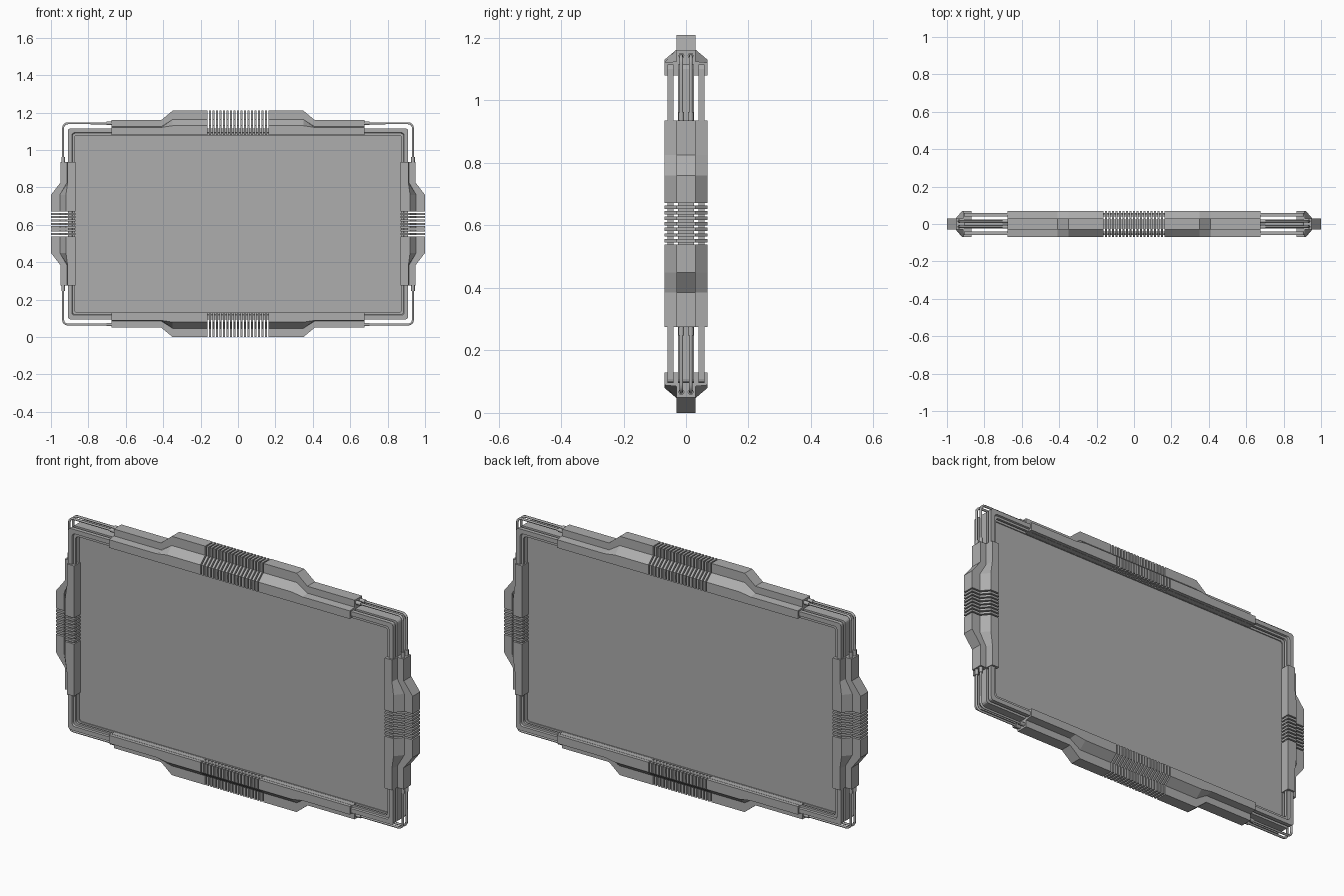
import bpy, bmesh, math

if "Cube" in bpy.data.objects:
    bpy.data.objects.remove(bpy.data.objects["Cube"])

ZC = 0.605  # height of the panel centre

# dark grey for every part
grey = bpy.data.materials.new("dark_grey")
grey.diffuse_color = (0.42, 0.42, 0.42, 1)
grey.use_nodes = True
grey.node_tree.nodes["Principled BSDF"].inputs["Base Color"].default_value = grey.diffuse_color


def make(name, bm):
    bmesh.ops.recalc_face_normals(bm, faces=bm.faces)
    me = bpy.data.meshes.new(name)
    bm.to_mesh(me)
    bm.free()
    me.materials.append(grey)
    ob = bpy.data.objects.new(name, me)
    bpy.context.collection.objects.link(ob)
    return ob


def loft(bm, loops, close=False):
    rings = [[bm.verts.new(p) for p in lp] for lp in loops]
    n = len(rings[0])
    pairs = list(zip(rings, rings[1:]))
    if close:
        pairs.append((rings[-1], rings[0]))
    for a, b in pairs:
        for i in range(n):
            j = (i + 1) % n
            bm.faces.new((a[i], a[j], b[j], b[i]))
    if not close:
        bm.faces.new(rings[0])
        bm.faces.new(rings[-1])


def rounded(hw, hh, r, y, seg=3):
    pts = []
    for k, (sx, sz) in enumerate([(1, 1), (-1, 1), (-1, -1), (1, -1)]):
        for i in range(seg + 1):
            a = math.pi / 2 * (k + i / seg)
            pts.append((sx * (hw - r) + r * math.cos(a), y,
                        ZC + sz * (hh - r) + r * math.sin(a)))
    return pts


def ring(name, profile):
    # profile: (inset from the outer frame edge, y)
    bm = bmesh.new()
    loft(bm, [rounded(0.91 - d, 0.51 - d, 0.014, y) for d, y in profile], True)
    return make(name, bm)


# frame: front and back rails with an inner lip, and the core rail
for name, s in (("front_rail", -1), ("back_rail", 1)):
    ring(name, [(0, s * 0.04), (0, s * 0.06), (0.022, s * 0.06), (0.025, s * 0.052),
                (0.036, s * 0.052), (0.036, s * 0.04)])
ring("core_rail", [(0, -0.025), (0, 0.025), (0.036, 0.025), (0.036, -0.025)])

# screen panel
bm = bmesh.new()
loft(bm, [rounded(0.876, 0.476, 0.012, y) for y in (-0.02, 0.02)])
make("screen", bm)


# clamp cross-sections: y across, h away from the panel
def section(t):
    half = [(0.069, 0), (0.069, 0.041 + 0.009 * t), (0.03, 0.045 + 0.038 * t), (0.03, 0.08 + 0.05 * t)]
    return half + [(-y, h) for y, h in reversed(half)]


def clamp(name, place, fin_half, mid, low, end, fins):
    bm = bmesh.new()
    for s in (-1, 1):
        stations = [(fin_half, 1), (mid, 1), (low, 0), (end, 0)]
        loft(bm, [[place(s * u, y, h) for y, h in section(t)] for u, t in stations])
    make(name + "_clamp", bm)
    # cooling fins in the middle
    bm = bmesh.new()
    gap = 0.007
    pitch = (2 * fin_half - gap) / fins
    for i in range(fins):
        u0 = -fin_half + gap + i * pitch
        loft(bm, [[place(u, y, h) for y, h in section(1)] for u in (u0, u0 + pitch - gap)])
    make(name + "_fins", bm)


for name, s in (("top", 1), ("bottom", -1)):
    clamp(name, lambda u, y, h: (u, y, ZC + s * (0.475 + h)), 0.163, 0.35, 0.41, 0.675, 17)
for name, s in (("right", 1), ("left", -1)):
    clamp(name, lambda u, y, h: (s * (0.87 + h), y, ZC + u), 0.066, 0.155, 0.22, 0.33, 7)


# corner pipes with sleeves
def tube(name, pts, r):
    cu = bpy.data.curves.new(name, 'CURVE')
    cu.dimensions = '3D'
    cu.bevel_depth = r
    cu.bevel_resolution = 1
    cu.use_fill_caps = True
    cu.materials.append(grey)
    sp = cu.splines.new('POLY')
    sp.points.add(len(pts) - 1)
    for p, q in zip(sp.points, pts):
        p.co = (*q, 1)
    bpy.context.collection.objects.link(bpy.data.objects.new(name, cu))


X, H, R = 0.935, 0.538, 0.025
for sx in (-1, 1):
    for sz in (-1, 1):
        for y in (-0.015, 0.015):
            path = [(0.66, H)]
            for i in range(5):
                a = math.pi / 2 * (1 - i / 4)
                path.append((X - R + R * math.cos(a), H - R + R * math.sin(a)))
            path.append((X, 0.32))
            to3d = lambda q: (sx * q[0], y, ZC + sz * q[1])
            tube("corner_pipe", [to3d(q) for q in path], 0.006)
            tube("pipe_sleeve_h", [to3d(q) for q in ((0.66, H), (0.703, H))], 0.010)
            tube("pipe_sleeve_v", [to3d(q) for q in ((X, 0.32), (X, 0.358))], 0.010)
